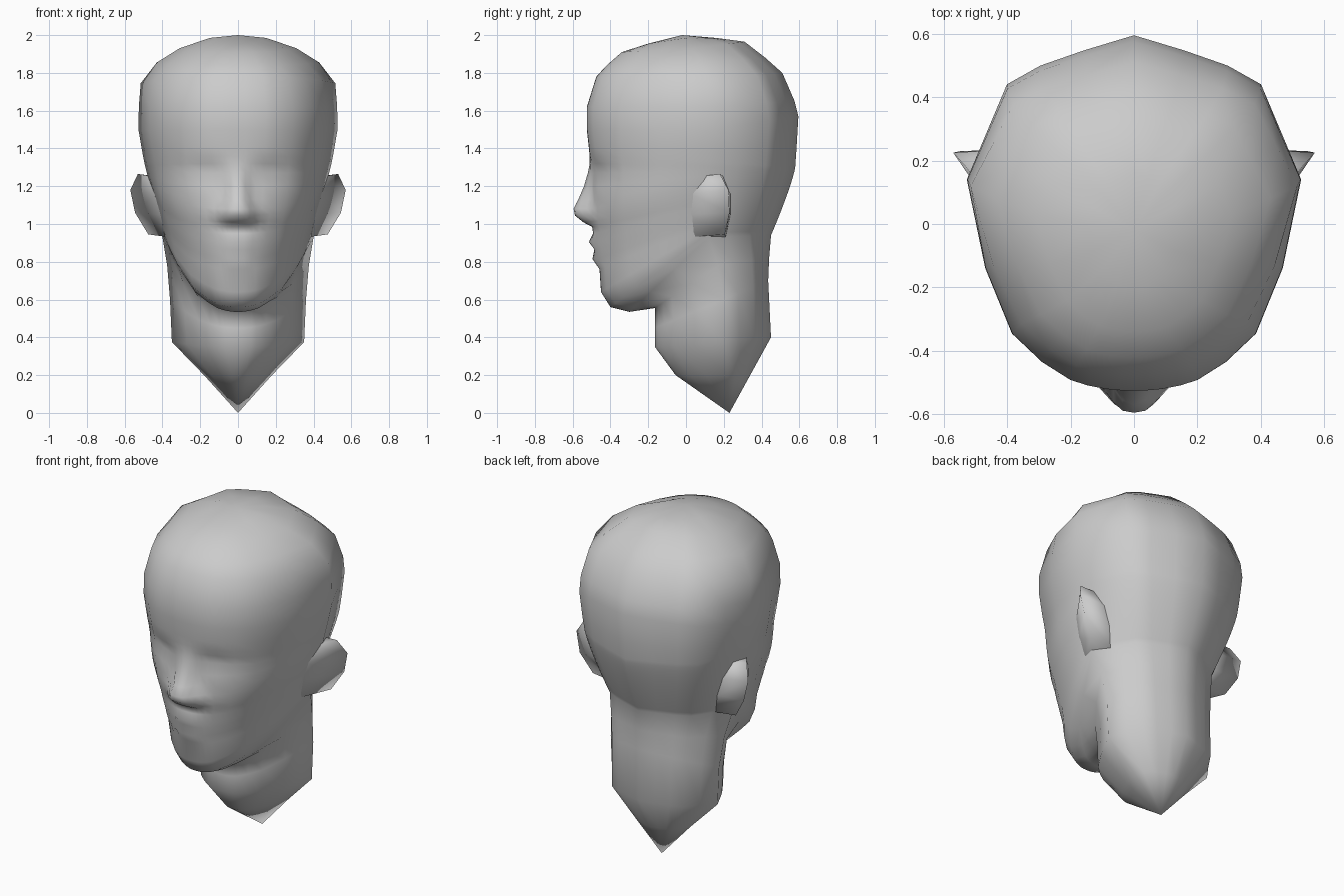
import bpy, bmesh, math

cube = bpy.data.objects.get("Cube")
if cube:
    bpy.data.objects.remove(cube, do_unlink=True)

clay = bpy.data.materials.new("grey_clay")
clay.use_nodes = True
GREY = (0.6, 0.6, 0.6, 1)
clay.diffuse_color = GREY
clay.node_tree.nodes["Principled BSDF"].inputs["Base Color"].default_value = GREY


def finish(bm, name):
    """Turn a bmesh into a smooth grey object."""
    bmesh.ops.recalc_face_normals(bm, faces=bm.faces)
    mesh = bpy.data.meshes.new(name)
    bm.to_mesh(mesh)
    bm.free()
    mesh.materials.append(clay)
    for face in mesh.polygons:
        face.use_smooth = True
    obj = bpy.data.objects.new(name, mesh)
    bpy.context.collection.objects.link(obj)
    return obj


# Half outline of a cross-section: share of width, and -1 front to 1 back
HALF = [(0, -1), (.08, -.999), (.14, -.995), (.2, -.988), (.28, -.975), (.38, -.95),
        (.55, -.865), (.73, -.73), (.89, -.42), (1, 0), (.88, .33), (.76, .66),
        (.56, .79), (.3, .895), (0, 1)]
OUTLINE = HALF + [(-u, v) for u, v in HALF[-2:0:-1]]

# Each section: front y, z; half width, side y, z; back y, z; narrowing of its ends
CRANIUM = [
    (-.20, 1.955, .15, .00, 1.985, .16, 1.985, .3),
    (-.34, 1.91, .31, .03, 1.93, .31, 1.965, .3),
    (-.42, 1.84, .43, .08, 1.855, .42, 1.88, .3),
    (-.475, 1.78, .515, .12, 1.745, .51, 1.80, .25),
    (-.525, 1.62, .525, .14, 1.62, .575, 1.65, 0),
    (-.525, 1.5, .527, .14, 1.5, .595, 1.57, 0),
    (-.515, 1.41, .51, .13, 1.4, .585, 1.4, 0),
]
NECK = [
    (-.165, .555, .375, .17, .78, .44, .82, 1),
    (-.165, .45, .36, .2, .6, .435, .7, 1),
    (-.165, .35, .35, .2, .375, .45, .4, 1),
    (-.055, .2, .18, .22, .2, .34, .2, 1),
]
# Face profile: front y, z, then bulge and its half width (nose, lips, chin)
FACE = [
    (-.51, 1.36, 0, .1), (-.504, 1.32, .006, .04), (-.5, 1.27, .02, .04),
    (-.5, 1.2, .04, .045), (-.5, 1.13, .07, .06), (-.5, 1.08, .095, .09),
    (-.498, 1.045, .09, .105), (-.495, 1.01, .05, .1), (-.492, .985, .005, .1),
    (-.486, .95, .006, .1), (-.482, .905, .032, .1), (-.476, .865, .009, .12),
    (-.47, .815, .025, .1), (-.458, .76, 0, .1), (-.45, .64, 0, .1),
    (-.4, .56, 0, .1), (-.3, .535, 0, .1),
]
JAW_TAPER, NAPE_TAPER = .3, .17


def mix(a, b, t):
    return a + (b - a) * t


# Widths and back of the face sections run evenly from the temples to the jaw
sections = [(s, 0, 1) for s in CRANIUM]
for i, (fy, fz, bulge, spread) in enumerate(FACE):
    t = i / (len(FACE) - 1)
    sections.append(((fy, fz, mix(.497, .4, t), .12, mix(1.33, .93, t),
                      mix(.578, .45, t ** 1.2), mix(1.3, .94, t), t * t), bulge, spread))
sections += [(s, 0, 1) for s in NECK]


def section_points(section, bulge, spread):
    fy, fz, width, sy, sz, by, bz, narrowing = section
    for u, v in OUTLINE:
        front = v < 0
        end_y, end_z = (fy, fz) if front else (by, bz)
        taper = JAW_TAPER if front else NAPE_TAPER
        x = u * width * (1 - taper * narrowing * abs(v))
        y, z = mix(sy, end_y, abs(v)), mix(sz, end_z, abs(v))
        if front:
            y -= bulge * math.exp(-(abs(x) / spread) ** 3)
            # Eye sockets
            y += .026 * math.exp(-((abs(x) - .18) / .085) ** 2 - ((z - 1.28) / .055) ** 2)
        yield x, y, z


# Head and neck: one skin over all the sections
bm = bmesh.new()
rings = [[bm.verts.new(p) for p in section_points(*s)] for s in sections]
n = len(OUTLINE)
for a, b in zip(rings, rings[1:]):
    for i in range(n):
        j = (i + 1) % n
        bm.faces.new((a[i], a[j], b[j], b[i]))
for ring, tip in ((rings[0], (0, -.02, 2)), (rings[-1], (0, .23, 0))):
    end = bm.verts.new(tip)
    for i in range(n):
        bm.faces.new((ring[i], ring[(i + 1) % n], end))
finish(bm, "head_and_neck")

# Ears: wedges with a front root, an outer rim and a back root sunk in the head
EAR = [
    [(.44, .06, 1.25), (.43, .02, 1.16), (.40, .01, 1.05), (.365, .01, .93)],
    [(.53, .18, 1.265), (.57, .225, 1.18), (.545, .23, 1.06), (.475, .205, .945)],
    [(.42, .2, 1.25), (.40, .235, 1.16), (.37, .235, 1.05), (.33, .21, .93)],
]
for side, name in ((1, "left_ear"), (-1, "right_ear")):
    bm = bmesh.new()
    rows = [[bm.verts.new((side * x, y, z)) for x, y, z in row] for row in EAR]
    for a, b in zip(rows, rows[1:]):
        for i in range(len(a) - 1):
            bm.faces.new((a[i], a[i + 1], b[i + 1], b[i]))
    for k in (0, -1):
        bm.faces.new([row[k] for row in rows])
    finish(bm, name)
